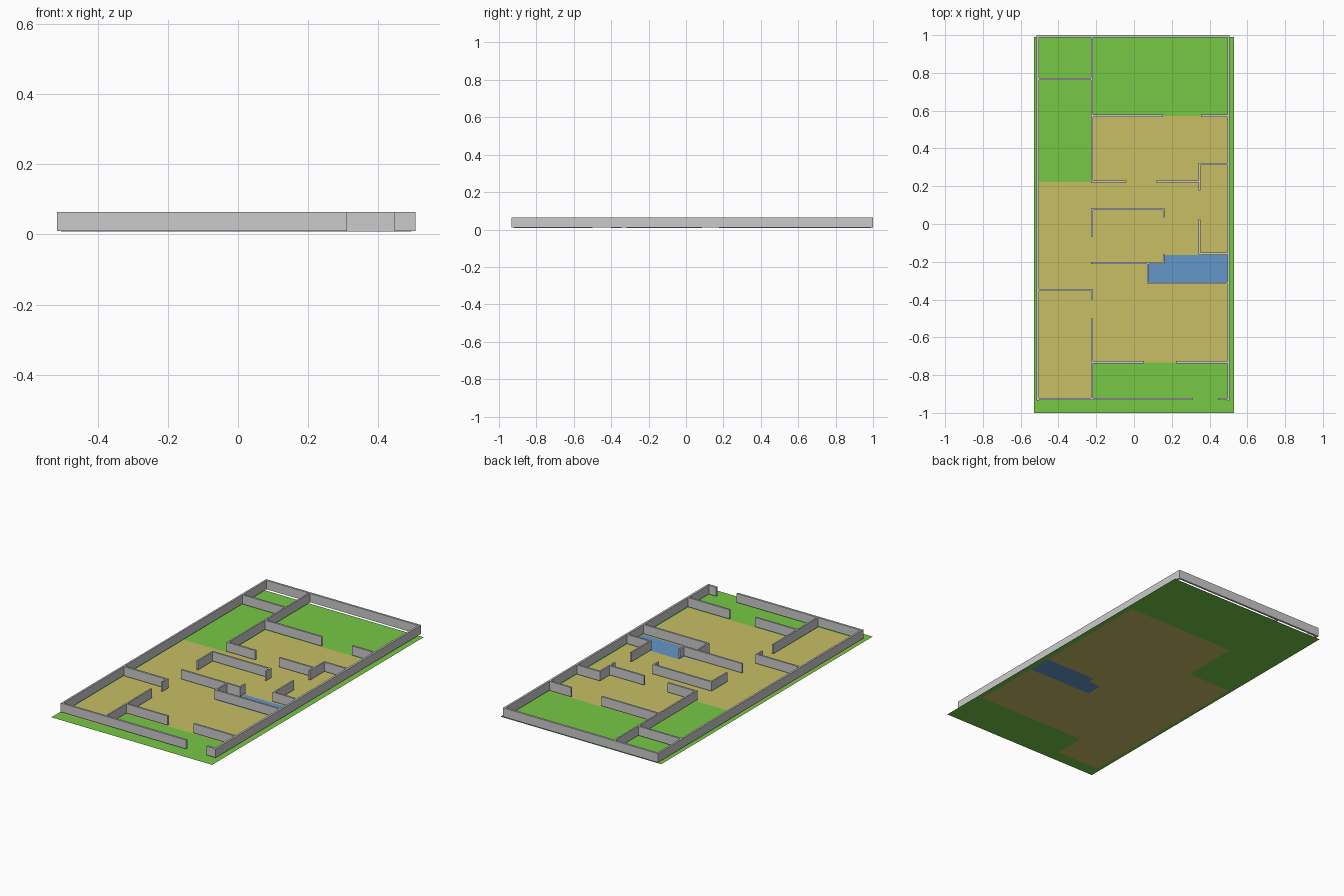
import bpy, bmesh

if "Cube" in bpy.data.objects:
    bpy.data.objects.remove(bpy.data.objects["Cube"])

Z_TOP = 0.063


def material(name, rgb):
    m = bpy.data.materials.new(name)
    m.diffuse_color = (*rgb, 1)
    m.use_nodes = True
    m.node_tree.nodes["Principled BSDF"].inputs["Base Color"].default_value = m.diffuse_color
    return m


def new_object(name, bm, mat=None):
    me = bpy.data.meshes.new(name)
    bm.to_mesh(me)
    bm.free()
    ob = bpy.data.objects.new(name, me)
    bpy.context.collection.objects.link(ob)
    if mat:
        me.materials.append(mat)
    return ob


def flat(name, polygons, mat):
    """Flat ground sheet from outlines listed counter-clockwise."""
    bm = bmesh.new()
    for poly in polygons:
        bm.faces.new([bm.verts.new((x, y, 0)) for x, y in poly])
    bmesh.ops.triangulate(bm, faces=bm.faces[:])
    return new_object(name, bm, mat)


def rect(x0, x1, y0, y1):
    return [(x0, y0), (x1, y0), (x1, y1), (x0, y1)]


def walls(name, boxes, z0):
    """Set of upright wall slabs given as x0, x1, y0, y1."""
    bm = bmesh.new()
    for x0, x1, y0, y1 in boxes:
        vs = bmesh.ops.create_cube(bm, size=1)["verts"]
        for v in vs:
            v.co = (x1 if v.co.x > 0 else x0,
                    y1 if v.co.y > 0 else y0,
                    Z_TOP if v.co.z > 0 else z0)
    return new_object(name, bm)


def along_x(y, x0, x1, t=0.011):
    return (x0, x1, y - t / 2, y + t / 2)


def along_y(x, y0, y1, t=0.009):
    return (x - t / 2, x + t / 2, y0, y1)


grass = material("grass", (0.18, 0.58, 0.06))
tan = material("floor_tan", (0.58, 0.52, 0.13))
blue = material("pool_blue", (0.13, 0.31, 0.59))

# Lawn around the house
L, R = -0.51, 0.497
flat("lawn", [
    rect(-0.53, L, -1, 0.99),
    rect(R, 0.53, -1, 0.99),
    rect(L, R, -1, -0.925),
    rect(-0.222, R, -0.925, -0.732),
    rect(L, -0.222, 0.222, 0.99),
    rect(-0.222, R, 0.573, 0.99),
], grass)

# Interior floor, left wing and main body around the blue area
flat("house_floor", [
    rect(L, -0.222, -0.925, 0.222),
    rect(-0.222, R, -0.732, -0.31),
    rect(-0.222, 0.073, -0.31, -0.207),
    rect(-0.222, 0.157, -0.207, -0.163),
    rect(-0.222, R, -0.163, 0.573),
], tan)

# Blue patio
flat("blue_floor", [
    rect(0.073, R, -0.31, -0.207),
    rect(0.157, R, -0.207, -0.163),
], blue)

# Boundary walls, with a gate gap at the front
walls("boundary_wall", [
    (-0.515, -0.504, -0.934, 1.0),
    (0.494, 0.506, -0.934, 1.0),
    (-0.504, 0.494, 0.988, 1.0),
    (-0.504, 0.31, -0.932, -0.92),
    (0.446, 0.494, -0.932, -0.92),
], 0.01)

# Room partitions running left to right
IN_L, IN_R, MID = -0.504, 0.494, -0.218
walls("cross_partitions", [
    along_x(0.768, IN_L, -0.227),
    along_x(0.573, MID, 0.152),
    along_x(0.573, 0.354, IN_R),
    along_x(0.224, MID, -0.04),
    along_x(0.224, 0.116, 0.342),
    along_x(0.317, 0.351, IN_R),
    along_x(-0.157, 0.351, IN_R),
    along_x(0.079, MID, 0.153),
    along_x(-0.206, -0.228, 0.153),
    along_x(-0.312, 0.077, IN_R),
    along_x(-0.35, IN_L, -0.227),
    along_x(-0.732, MID, 0.053),
    along_x(-0.732, 0.222, IN_R),
], 0.008)

# Room partitions running front to back
walls("long_partitions", [
    along_y(-0.2225, 0.218, 0.988),
    along_y(-0.2225, -0.065, 0.0845),
    along_y(-0.2225, -0.40, -0.3445),
    along_y(-0.2225, -0.92, -0.50),
    along_y(0.3465, 0.177, 0.3225),
    along_y(0.3465, -0.1625, 0.024),
    along_y(0.1575, 0.035, 0.0845),
    along_y(0.1575, -0.2115, -0.16),
    along_y(0.0725, -0.3175, -0.2115),
], 0.008)
